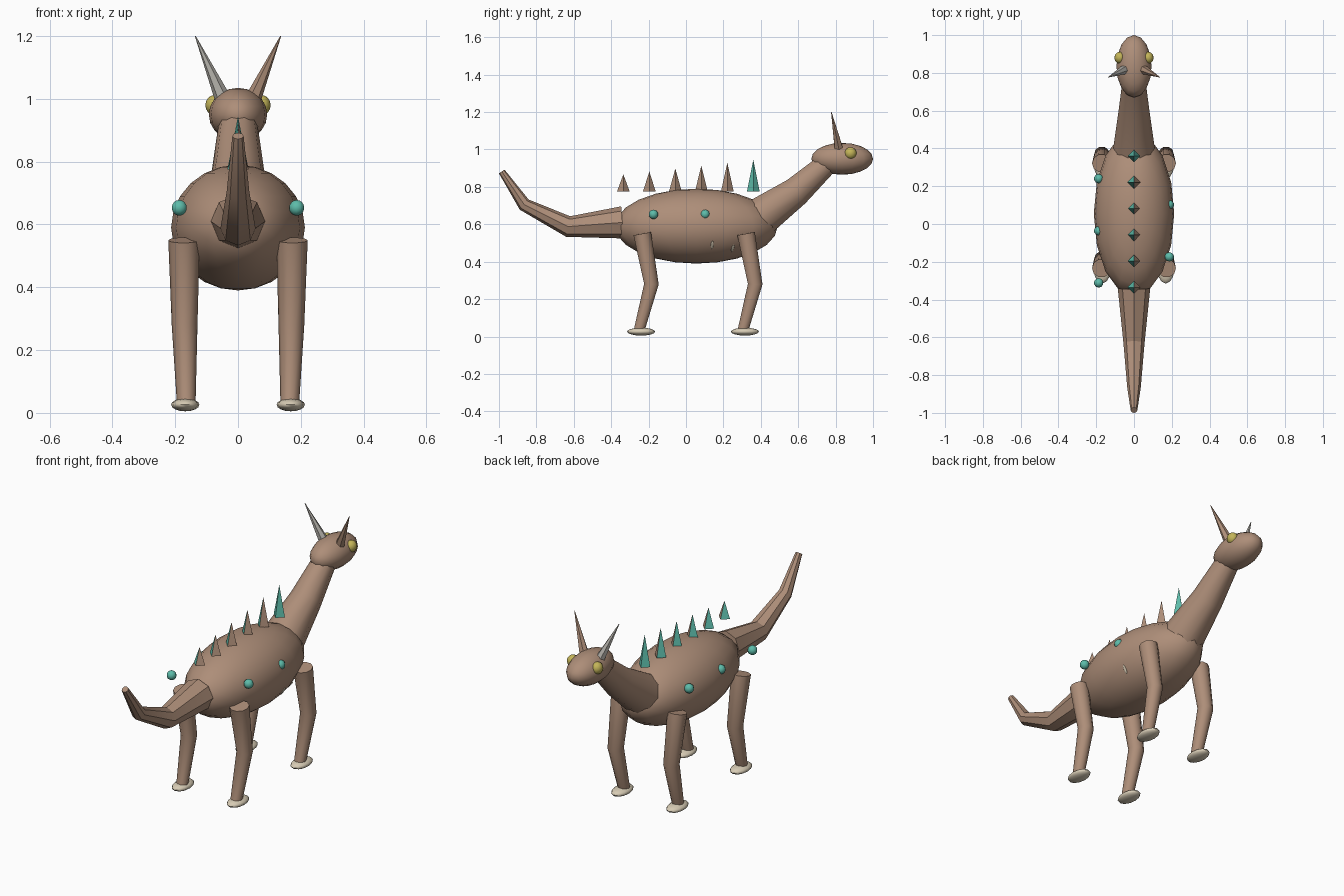
import bpy, bmesh, math
from mathutils import Vector

cube = bpy.data.objects.get("Cube")
if cube:
    bpy.data.objects.remove(cube, do_unlink=True)


def material(name, rgb):
    m = bpy.data.materials.new(name)
    m.use_nodes = True
    m.diffuse_color = (*rgb, 1)
    m.node_tree.nodes["Principled BSDF"].inputs["Base Color"].default_value = (*rgb, 1)
    return m


BROWN = material("brown hide", (0.42, 0.27, 0.19))
CREAM = material("cream", (0.68, 0.60, 0.46))
YELLOW = material("eye yellow", (0.55, 0.46, 0.10))
TEAL = material("teal", (0.11, 0.50, 0.40))
GREY = material("horn grey", (0.52, 0.50, 0.46))


def finish(name, bm, mats, smooth=40):
    bmesh.ops.recalc_face_normals(bm, faces=bm.faces)
    mesh = bpy.data.meshes.new(name)
    bm.to_mesh(mesh)
    bm.free()
    for m in mats:
        mesh.materials.append(m)
    ob = bpy.data.objects.new(name, mesh)
    bpy.context.collection.objects.link(ob)
    if smooth:
        bpy.ops.object.select_all(action="DESELECT")
        ob.select_set(True)
        bpy.context.view_layer.objects.active = ob
        bpy.ops.object.shade_smooth_by_angle(angle=math.radians(smooth))
    return ob


def ellipsoid(name, centre, radii, mat, segments=16, rings=10):
    bm = bmesh.new()
    bmesh.ops.create_uvsphere(bm, u_segments=segments, v_segments=rings, radius=1)
    for v in bm.verts:
        v.co = Vector([c * r for c, r in zip(v.co, radii)])
    ob = finish(name, bm, [mat], 60)
    ob.location = centre
    return ob


def tube(name, path, radii, sides, mat, smooth=50):
    """Tapered tube through the path points, closed at both ends."""
    bm = bmesh.new()
    pts = [Vector(p) for p in path]
    rings = []
    for i, (p, r) in enumerate(zip(pts, radii)):
        t = Vector()
        if i > 0:
            t += (p - pts[i - 1]).normalized()
        if i < len(pts) - 1:
            t += (pts[i + 1] - p).normalized()
        up = t.normalized().cross(Vector((1, 0, 0))).normalized()
        side = up.cross(t).normalized()
        angles = [math.tau * k / sides for k in range(sides)]
        rings.append([bm.verts.new(p + r * (math.cos(a) * side + math.sin(a) * up))
                      for a in angles])
    for a, b in zip(rings, rings[1:]):
        for k in range(sides):
            n = (k + 1) % sides
            bm.faces.new((a[k], a[n], b[n], b[k]))
    bm.faces.new(rings[0])
    bm.faces.new(rings[-1])
    return finish(name, bm, [mat], smooth)


# Body, neck and head
BODY, BODY_R = Vector((0, 0.055, 0.59)), Vector((0.213, 0.435, 0.2))
ellipsoid("body", BODY, BODY_R, BROWN, 16, 12)
tube("neck", [(0, 0.40, 0.64), (0, 0.59, 0.775), (0, 0.75, 0.92)],
     [0.11, 0.083, 0.062], 10, BROWN)
ellipsoid("head", (0, 0.835, 0.95), (0.093, 0.165, 0.085), BROWN)

# Tail
tube("tail", [(0, -0.34, 0.61), (0, -0.63, 0.588), (0, -0.865, 0.705), (0, -0.985, 0.882)],
     [0.086, 0.056, 0.036, 0.018], 8, BROWN, 30)

# Eyes, horns, legs and feet on both sides
for side, s in (("left", 1), ("right", -1)):
    ellipsoid(side + "_eye", (0.075 * s, 0.88, 0.98), (0.029, 0.032, 0.032), YELLOW, 12, 8)
    tube(side + "_horn", [(0.048 * s, 0.818, 1.0), (0.136 * s, 0.777, 1.2)],
         [0.026, 0.0015], 6, BROWN if s > 0 else GREY, 0)
    for end, y in (("front", 0.315), ("rear", -0.24)):
        tube(f"{end}_{side}_leg",
             [(0.172 * s, y + 0.006, 0.55), (0.17 * s, y + 0.055, 0.28),
              (0.165 * s, y - 0.01, 0.035)],
             [0.05, 0.041, 0.03], 10, BROWN)
        ellipsoid(f"{end}_{side}_foot", (0.168 * s, y, 0.026), (0.045, 0.075, 0.021),
                  CREAM, 12, 8)

# Back spikes, taller toward the neck
for i in range(6):
    y, height = -0.335 + 0.139 * i, 0.092 + 0.0156 * i
    bm = bmesh.new()
    base = [bm.verts.new((0.034 * math.cos(a), 0.034 * math.sin(a), 0))
            for a in (k * math.pi / 2 for k in range(4))]
    tip = bm.verts.new((0, 0, height))
    bm.faces.new(base)
    for k in range(4):
        f = bm.faces.new((base[k], base[(k + 1) % 4], tip))
        # The flank facing left is hide coloured on all but the last spike
        if i < 5 and f.calc_center_median().x > 0:
            f.material_index = 1
    finish(f"back_spike_{i + 1}", bm, [TEAL, BROWN], 0).location = (0, y, 0.775)

# Flank spots, alternating sides
for i in range(5):
    s = 1 if i % 2 else -1
    ellipsoid(f"flank_spot_{i + 1}", (0.187 * s, 0.24 - 0.138 * i, 0.653),
              (0.025, 0.025, 0.025), TEAL, 10, 8)

# Small pale belly marks
for i, (y, z) in enumerate(((0.14, 0.49), (0.25, 0.472))):
    dy, dz = (y - BODY.y) / BODY_R.y, (z - BODY.z) / BODY_R.z
    x = BODY_R.x * math.sqrt(1 - dy * dy - dz * dz)
    normal = Vector((x / BODY_R.x ** 2, dy / BODY_R.y, dz / BODY_R.z))
    mark = ellipsoid(f"belly_mark_{i + 1}", (x - 0.002, y, z), (0.008, 0.026, 0.004),
                     CREAM, 8, 6)
    mark.rotation_euler = normal.to_track_quat("Z", "Y").to_euler()
